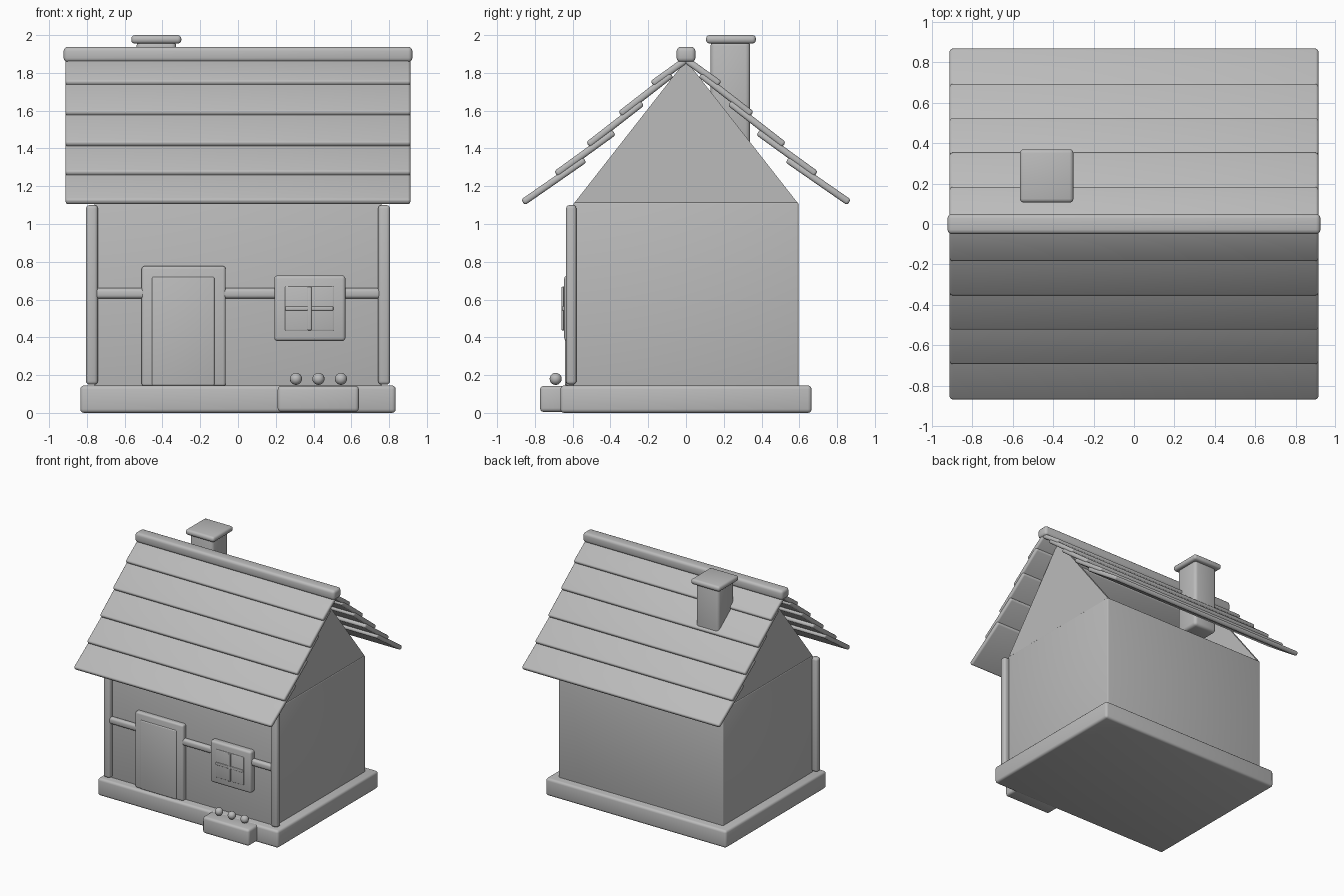
import bpy, bmesh, math
from mathutils import Matrix

scene_cube = bpy.data.objects.get("Cube")
if scene_cube:
    bpy.data.objects.remove(scene_cube, do_unlink=True)

grey = bpy.data.materials.new("plain grey")
grey.use_nodes = True
COLOUR = (0.5, 0.5, 0.5, 1)
grey.diffuse_color = COLOUR
grey.node_tree.nodes["Principled BSDF"].inputs["Base Color"].default_value = COLOUR


def finish(name, bm, bevel=0.0, angle=180):
    mesh = bpy.data.meshes.new(name)
    bmesh.ops.recalc_face_normals(bm, faces=bm.faces)
    bm.to_mesh(mesh)
    bm.free()
    mesh.materials.append(grey)
    obj = bpy.data.objects.new(name, mesh)
    bpy.context.collection.objects.link(obj)
    if bevel:
        mod = obj.modifiers.new("rounded edges", "BEVEL")
        mod.width = bevel
        mod.segments = 3
    bpy.ops.object.select_all(action="DESELECT")
    obj.select_set(True)
    bpy.context.view_layer.objects.active = obj
    bpy.ops.object.shade_smooth_by_angle(angle=math.radians(angle))


def box(name, x, y, z, bevel=0.015, tilt=0.0):
    """Softly shaded rounded box from its (low, high) range on each axis."""
    ranges = (x, y, z)
    size = [b - a for a, b in ranges]
    centre = [(a + b) / 2 for a, b in ranges]
    bm = bmesh.new()
    bmesh.ops.create_cube(bm, size=1)
    matrix = (Matrix.Translation(centre) @ Matrix.Rotation(tilt, 4, "X")
              @ Matrix.Diagonal((*size, 1)))
    bmesh.ops.transform(bm, matrix=matrix, verts=bm.verts)
    finish(name, bm, bevel)


# Foundation and walls
box("foundation", (-0.835, 0.835), (-0.665, 0.665), (0, 0.145), 0.02)
box("walls", (-0.76, 0.76), (-0.595, 0.595), (0.13, 1.115), 0.008)

# Thin flat gable panels, open between them
for side, name in ((-1, "right_gable"), (1, "left_gable")):
    bm = bmesh.new()
    corners = [bm.verts.new((side * 0.757, y, z))
               for y, z in ((-0.59, 1.113), (0.59, 1.113), (0, 1.867))]
    panel = bm.faces.new(corners)
    made = bmesh.ops.extrude_face_region(bm, geom=[panel])["geom"]
    moved = [v for v in made if isinstance(v, bmesh.types.BMVert)]
    bmesh.ops.translate(bm, verts=moved, vec=(-side * 0.02, 0, 0))
    finish(name, bm, angle=30)

# Front corner posts and the cross beam
for side, name in ((-1, "right_post"), (1, "left_post")):
    x = sorted((side * 0.742, side * 0.805))
    box(name, x, (-0.635, -0.58), (0.15, 1.1), 0.018)
box("cross_beam", (-0.76, 0.755), (-0.63, -0.585), (0.605, 0.66), 0.018)

# Overlapping roof boards: eave edge and upper edge of each course
COURSES = [(0.855, 1.12, 0.545, 1.335), (0.68, 1.27, 0.39, 1.48),
           (0.51, 1.425, 0.24, 1.635), (0.34, 1.587, 0.085, 1.785),
           (0.17, 1.747, 0.01, 1.862)]
for side, name in ((-1, "front"), (1, "back")):
    for i, (y0, z0, y1, z1) in enumerate(COURSES):
        length = math.hypot(y0 - y1, z1 - z0) + 0.02
        cy, cz = side * (y0 + y1) / 2, (z0 + z1) / 2
        slope = math.atan2(z1 - z0, y0 - y1)
        box(f"{name}_roof_board_{i + 1}", (-0.913, 0.913),
            (cy - length / 2, cy + length / 2), (cz - 0.018, cz + 0.018),
            0.014, -side * slope)
box("ridge_beam", (-0.923, 0.923), (-0.05, 0.05), (1.857, 1.938), 0.022)

# Chimney
box("chimney", (-0.537, -0.327), (0.13, 0.34), (1.395, 1.968), 0.025)
box("chimney_cap", (-0.565, -0.3), (0.106, 0.37), (1.955, 2.0), 0.019)

# Door
box("door_frame", (-0.51, -0.065), (-0.634, -0.58), (0.14, 0.777), 0.015)
box("door", (-0.455, -0.125), (-0.641, -0.6), (0.145, 0.72), 0.008)

# Window with crossed bars
box("window_frame", (0.192, 0.569), (-0.645, -0.58), (0.38, 0.728), 0.018)
box("window_pane", (0.249, 0.507), (-0.65, -0.62), (0.435, 0.67), 0.006)
box("window_upright_bar", (0.367, 0.389), (-0.659, -0.63), (0.437, 0.668), 0.005)
box("window_level_bar", (0.25, 0.505), (-0.657, -0.63), (0.542, 0.564), 0.005)

# Planter with three round blooms
box("planter", (0.21, 0.64), (-0.773, -0.62), (0.005, 0.143), 0.02)
for i in range(3):
    bm = bmesh.new()
    bmesh.ops.create_uvsphere(bm, u_segments=16, v_segments=10, radius=0.032)
    bmesh.ops.translate(bm, verts=bm.verts, vec=(0.307 + 0.119 * i, -0.69, 0.18))
    finish(f"bloom_{i + 1}", bm)
